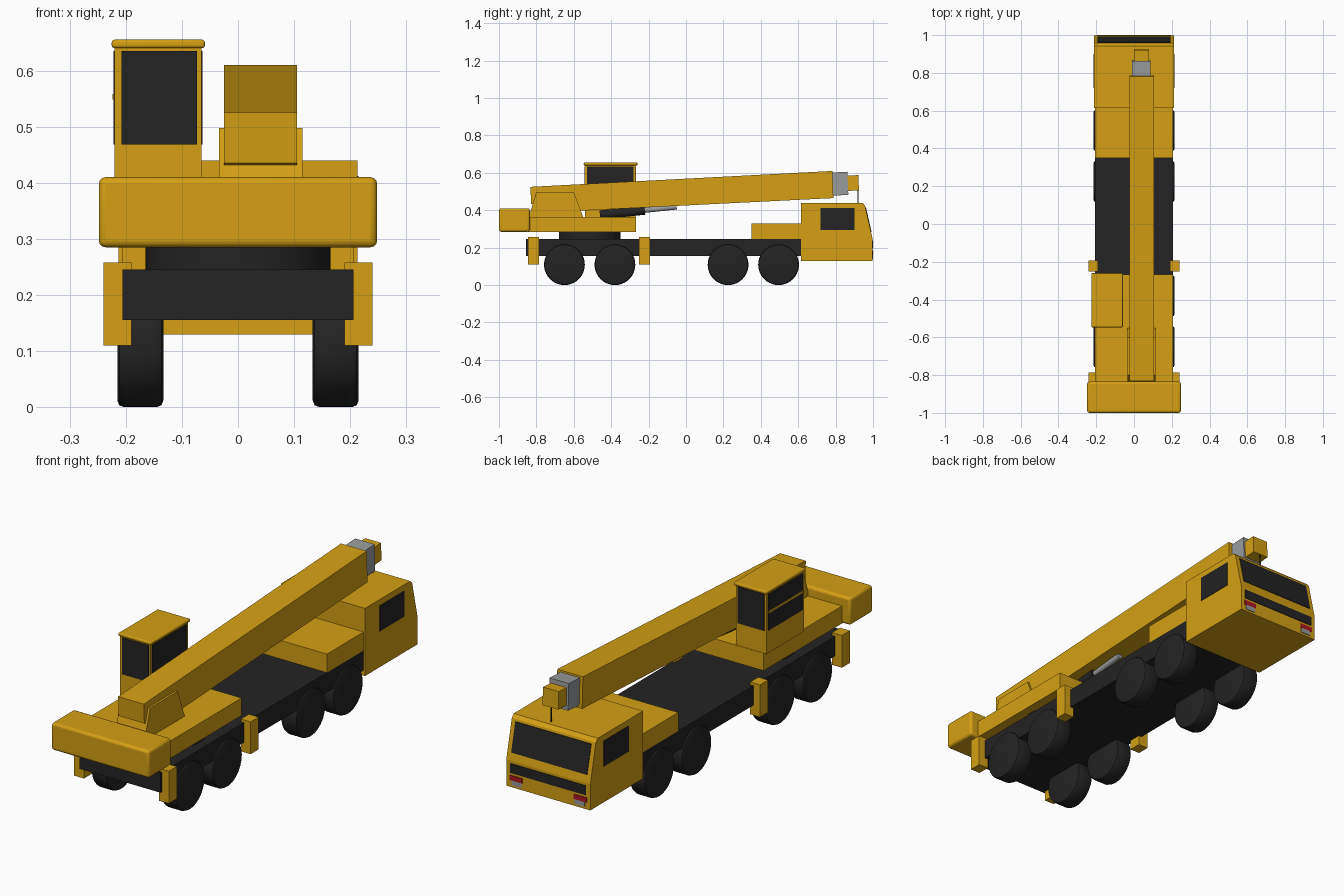
import bpy, bmesh, math
from mathutils import Vector

old = bpy.data.objects.get("Cube")
if old:
    bpy.data.objects.remove(old, do_unlink=True)


def material(name, rgb):
    m = bpy.data.materials.new(name)
    m.use_nodes = True
    m.diffuse_color = (*rgb, 1)
    m.node_tree.nodes["Principled BSDF"].inputs["Base Color"].default_value = (*rgb, 1)
    return m


YELLOW = material("crane yellow", (0.66, 0.35, 0.007))
BLACK = material("dark grey", (0.017, 0.017, 0.017))
STEEL = material("steel grey", (0.32, 0.33, 0.34))
RED = material("lamp red", (0.4, 0.01, 0.015))


def finish(name, bm, mat, bevel=0, smooth=False):
    bmesh.ops.recalc_face_normals(bm, faces=bm.faces)
    mesh = bpy.data.meshes.new(name)
    bm.to_mesh(mesh)
    bm.free()
    obj = bpy.data.objects.new(name, mesh)
    bpy.context.collection.objects.link(obj)
    mesh.materials.append(mat)
    if bevel:
        mod = obj.modifiers.new("edge bevel", 'BEVEL')
        mod.width = bevel
        mod.segments = 3
    if smooth:
        bpy.ops.object.select_all(action='DESELECT')
        obj.select_set(True)
        bpy.context.view_layer.objects.active = obj
        bpy.ops.object.shade_smooth_by_angle(angle=math.radians(35))
    return obj


def prism(name, profile, x0, x1, mat, bevel=0):
    """Side profile (y, z) extruded across x."""
    bm = bmesh.new()
    face = bm.faces.new([bm.verts.new((x0, y, z)) for y, z in profile])
    side = bmesh.ops.extrude_face_region(bm, geom=[face])["geom"]
    verts = [g for g in side if isinstance(g, bmesh.types.BMVert)]
    bmesh.ops.translate(bm, verts=verts, vec=(x1 - x0, 0, 0))
    return finish(name, bm, mat, bevel, bool(bevel))


def box(name, x, y, z, mat, bevel=0):
    (y0, y1), (z0, z1) = y, z
    return prism(name, [(y0, z0), (y1, z0), (y1, z1), (y0, z1)], *x, mat, bevel)


def rod(name, a, b, r, mat, sides=32, chamfer=0):
    a, b = Vector(a), Vector(b)
    bm = bmesh.new()
    bmesh.ops.create_cone(bm, cap_ends=True, segments=sides, radius1=r, radius2=r,
                          depth=(b - a).length)
    if chamfer:
        rims = [e for e in bm.edges if abs(e.verts[0].co.z - e.verts[1].co.z) < 1e-5]
        bmesh.ops.bevel(bm, geom=rims, offset=chamfer, segments=2, profile=0.5, affect='EDGES')
    bm.transform((b - a).to_track_quat('Z', 'Y').to_matrix().to_4x4())
    bmesh.ops.translate(bm, verts=bm.verts, vec=(a + b) / 2)
    return finish(name, bm, mat, smooth=True)


# Carrier chassis, hood and turntable
box("chassis", (-0.206, 0.206), (-0.855, 0.63), (0.155, 0.245), BLACK)
box("engine_hood", (-0.206, 0.206), (0.35, 0.62), (0.245, 0.33), YELLOW)
rod("turntable", (0, -0.515, 0.24), (0, -0.515, 0.29), 0.165, BLACK, 48)

# Wheels and outriggers on both sides
for s, side in ((1, "left"), (-1, "right")):
    for i, y in enumerate((-0.65, -0.38, 0.225, 0.495)):
        rod(f"wheel_{side}_{i + 1}", (s * 0.133, y, 0.109), (s * 0.215, y, 0.109),
            0.109, BLACK, 40, 0.012)
    for label, y in (("rear", -0.815), ("middle", -0.222)):
        box(f"outrigger_{label}_{side}", (s * 0.19, s * 0.24),
            (y - 0.029, y + 0.029), (0.11, 0.258), YELLOW)

# Driver cab with sloping windscreen
NOSE = 0.997
LEAN = 0.04 / 0.175


def slope(z):
    return NOSE - (z - 0.25) * LEAN


prism("driver_cab", [(0.615, 0.13), (NOSE, 0.13), (NOSE, 0.25), (slope(0.425), 0.425),
                     (0.943, 0.44), (0.615, 0.44)], -0.213, 0.213, YELLOW)
low, high, t = 0.285, 0.415, 0.003
prism("windscreen", [(slope(low) - t, low), (slope(low) + t, low),
                     (slope(high) + t, high), (slope(high) - t, high)], -0.192, 0.192, BLACK)
box("grille", (-0.192, 0.192), (NOSE - t, NOSE + t), (0.195, 0.238), BLACK)
for s, side in ((1, "left"), (-1, "right")):
    box(f"cab_window_{side}", (s * 0.211, s * 0.215), (0.72, 0.9), (0.295, 0.412), BLACK)
    box(f"lamp_red_{side}", (s * 0.13, s * 0.195), (NOSE - t, NOSE + t), (0.162, 0.184), RED)
    box(f"lamp_grey_{side}", (s * 0.135, s * 0.185), (NOSE - t, NOSE + t), (0.14, 0.162), STEEL)

# Rotating upper body
box("upper_platform", (-0.206, 0.206), (-0.845, -0.268), (0.285, 0.365), YELLOW)
box("counterweight", (-0.248, 0.248), (-1.0, -0.835), (0.285, 0.41), YELLOW, 0.012)
prism("boom_bracket", [(-0.84, 0.365), (-0.8, 0.498), (-0.6, 0.498), (-0.55, 0.365)],
      -0.034, 0.115, YELLOW)

# Operator cab with windows
box("operator_cab", (-0.22, -0.065), (-0.54, -0.27), (0.365, 0.642), YELLOW)
box("operator_roof", (-0.225, -0.059), (-0.547, -0.26), (0.64, 0.655), YELLOW, 0.005)
for label, y in (("rear", -0.54), ("front", -0.27)):
    box(f"operator_window_{label}", (-0.208, -0.073), (y - t, y + t), (0.468, 0.635), BLACK)
for label, x in (("left", -0.065), ("right", -0.22)):
    box(f"operator_window_{label}", (x - 0.002, x + 0.002), (-0.53, -0.28), (0.468, 0.635), BLACK)
box("operator_window_bar", (-0.224, -0.218), (-0.53, -0.28), (0.548, 0.558), YELLOW)

# Telescopic boom, tip and cable
prism("boom", [(-0.832, 0.525), (-0.828, 0.435), (-0.72, 0.39), (0.788, 0.465), (0.782, 0.61)],
      -0.025, 0.105, YELLOW)
prism("boom_extension", [(0.77, 0.476), (0.868, 0.483), (0.863, 0.606), (0.77, 0.601)],
      -0.01, 0.088, STEEL)
prism("boom_tip", [(0.85, 0.502), (0.925, 0.507), (0.921, 0.588), (0.85, 0.584)],
      0.0, 0.08, YELLOW)
rod("hoist_cable", (0.04, 0.92, 0.435), (0.04, 0.92, 0.52), 0.003, BLACK, 8)

# Lifting cylinder below the boom
rod("lift_cylinder", (0.04, -0.46, 0.375), (0.04, -0.22, 0.4), 0.024, BLACK, 24)
rod("lift_piston", (0.04, -0.24, 0.398), (0.04, -0.05, 0.418), 0.014, STEEL, 20)
